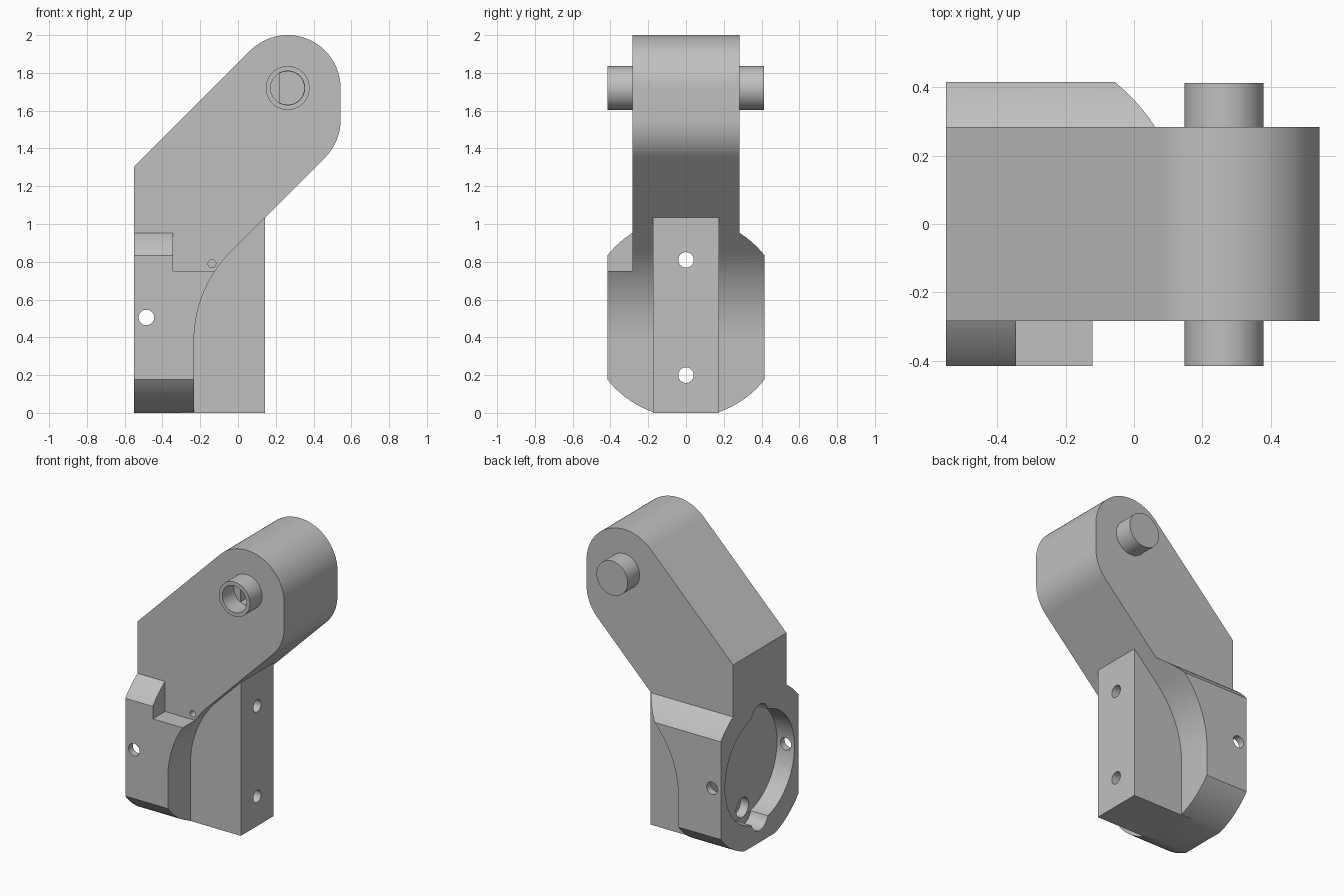
import bpy
import bmesh
from math import sin, cos, radians, sqrt
from mathutils import Matrix

if "Cube" in bpy.data.objects:
    bpy.data.objects.remove(bpy.data.objects["Cube"], do_unlink=True)

grey = bpy.data.materials.new("plain grey")
grey.use_nodes = True
grey.diffuse_color = (0.53, 0.53, 0.53, 1)
grey.node_tree.nodes["Principled BSDF"].inputs["Base Color"].default_value = grey.diffuse_color


def make(name, bm):
    bmesh.ops.recalc_face_normals(bm, faces=bm.faces)
    mesh = bpy.data.meshes.new(name)
    bm.to_mesh(mesh)
    bm.free()
    mesh.materials.append(grey)
    ob = bpy.data.objects.new(name, mesh)
    bpy.context.collection.objects.link(ob)
    return ob


def prism(name, profile, y0, y1):
    """Extrude an (x, z) outline from y0 to y1."""
    bm = bmesh.new()
    face = bm.faces.new([bm.verts.new((x, y0, z)) for x, z in profile])
    new = bmesh.ops.extrude_face_region(bm, geom=[face])["geom"]
    bmesh.ops.translate(bm, vec=(0, y1 - y0, 0),
                        verts=[v for v in new if isinstance(v, bmesh.types.BMVert)])
    return make(name, bm)


def rod(name, axis, a, b, u, z, r, segments=48):
    """Cylinder from a to b along x or y; u is the other level coordinate."""
    bm = bmesh.new()
    turn = Matrix.Rotation(radians(90), 4, "Y" if axis == "x" else "X")
    mid = (a + b) / 2
    place = Matrix.Translation((mid, u, z) if axis == "x" else (u, mid, z))
    bmesh.ops.create_cone(bm, cap_ends=True, segments=segments, radius1=r,
                          radius2=r, depth=b - a, matrix=place @ turn)
    return make(name, bm)


def box(name, x0, x1, y0, y1, z0, z1):
    return prism(name, [(x0, z0), (x1, z0), (x1, z1), (x0, z1)], y0, y1)


def combine(ob, tool, operation):
    """Boolean with a helper that is removed afterwards."""
    tool.hide_render = True
    mod = ob.modifiers.new("boolean", "BOOLEAN")
    mod.operation, mod.solver, mod.object = operation, "EXACT", tool
    bpy.context.view_layer.objects.active = ob
    bpy.ops.object.modifier_apply(modifier=mod.name)
    bpy.data.objects.remove(tool, do_unlink=True)


def arc(cx, cz, r, start, end, steps=20):
    angles = [radians(start + (end - start) * i / steps) for i in range(steps + 1)]
    return [(cx + r * cos(t), cz + r * sin(t)) for t in angles]


BACK, HALF, ARM = -0.55, 0.415, 0.284
PIN_X, PIN_Z, END_R = 0.263, 1.72, 0.28
LOW_Z = 1.55
SLOPE = LOW_Z - PIN_X - END_R * sqrt(2)      # underside runs along z = x + SLOPE
NECK_X, NECK_Z, HUB_Z = -0.233, 0.38, 0.505
neck_r = (NECK_X + SLOPE - NECK_Z) / (sqrt(2) - 1)

# Round housing with flat sides and a curved neck
housing = prism("bracket", [(BACK, 0), (NECK_X, 0)]
                + arc(NECK_X + neck_r, NECK_Z, neck_r, 180, 135)
                + [(0.2, 0.2 + SLOPE), (BACK, 0.2 + SLOPE)], -HALF, HALF)
combine(housing, rod("hub_round", "x", -0.8, 0.6, 0, HUB_Z, 0.53, 128), "INTERSECT")
combine(housing, box("front_notch", -0.345, 0.5, -0.6, -ARM, 0.75, 1.2), "DIFFERENCE")

# Slanted arm with rounded end
arm = prism("arm", [(BACK, 0.75), (0.75 - SLOPE, 0.75)]
            + arc(PIN_X, LOW_Z, END_R, -45, 0)
            + arc(PIN_X, PIN_Z, END_R, 0, 135, 50)
            + [(BACK, PIN_Z - PIN_X + END_R * sqrt(2) + BACK)], -ARM, ARM)
combine(housing, arm, "UNION")

# Mounting fin and pivot pin
fin = prism("fin", [(-0.3, 0), (0.143, 0), (0.143, 1.1), (-0.3, 0.9)], -0.174, 0.174)
combine(housing, fin, "UNION")
combine(housing, rod("pin", "y", -HALF, 0.412, PIN_X, PIN_Z, 0.116, 64), "UNION")

# Bore in the front pin, deeper on one side of a flat
combine(housing, rod("bore", "y", -0.6, -0.29, PIN_X, PIN_Z, 0.09), "DIFFERENCE")
deep = rod("deep_bore", "y", -0.4, -0.1, PIN_X, PIN_Z, 0.088)
combine(deep, box("flat", 0.222, 0.5, -0.7, 0.1, 1.5, 1.9), "INTERSECT")
combine(housing, deep, "DIFFERENCE")

# Round pocket in the back with a notch above and below
FLOOR = BACK + 0.13
combine(housing, rod("pocket", "x", -0.8, FLOOR, 0, HUB_Z, 0.37, 96), "DIFFERENCE")
for side in (-1, 1):
    combine(housing, rod("pocket_notch", "x", -0.8, FLOOR - 0.002, 0,
                         HUB_Z + side * 0.335, 0.09), "DIFFERENCE")

# Fixing holes with counterbores, side hole and small locating hole
for z in (0.2, 0.81):
    combine(housing, rod("screw_hole", "x", -0.7, 0.3, 0, z, 0.041), "DIFFERENCE")
    combine(housing, rod("counterbore", "x", -0.7, FLOOR + 0.06, 0, z, 0.066), "DIFFERENCE")
combine(housing, rod("side_hole", "y", -0.6, 0.6, -0.485, HUB_Z, 0.041), "DIFFERENCE")
combine(housing, rod("locating_hole", "y", -0.4, -0.2, -0.138, 0.79, 0.021, 24), "DIFFERENCE")

# Smooth the curves and keep the edges crisp
for ob in bpy.context.selected_objects:
    ob.select_set(False)
housing.select_set(True)
bpy.context.view_layer.objects.active = housing
bpy.ops.object.shade_smooth_by_angle(angle=radians(25))
